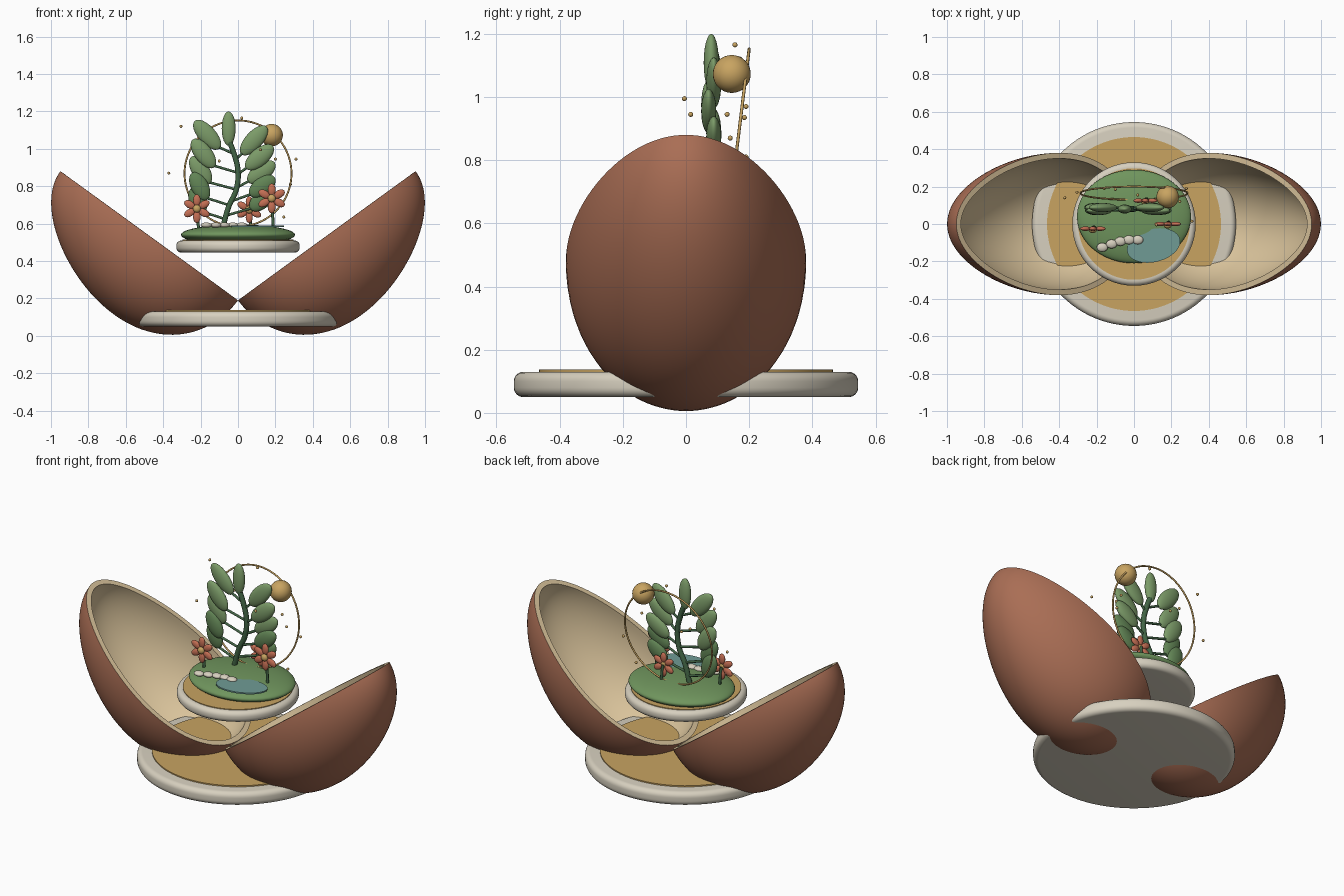
import bpy, bmesh
from math import sin, cos, pi, radians
from mathutils import Vector

cube = bpy.data.objects.get("Cube")
if cube:
    bpy.data.objects.remove(cube)


def material(name, rgb):
    m = bpy.data.materials.new(name)
    m.use_nodes = True
    m.diffuse_color = (*rgb, 1)
    m.node_tree.nodes["Principled BSDF"].inputs["Base Color"].default_value = (*rgb, 1)
    return m


BROWN = material("shell brown", (.40, .155, .09))
SAND = material("lining sand", (.70, .55, .33))
STONE = material("pale stone", (.68, .63, .52))
GOLD = material("gold", (.58, .37, .12))
MOSS = material("moss green", (.16, .30, .11))
LEAF = material("leaf green", (.20, .33, .14))
DEEP = material("deep leaf green", (.12, .23, .09))
STEM = material("stem green", (.055, .13, .06))
WATER = material("pond teal", (.16, .33, .30))
CORAL = material("petal coral", (.56, .16, .09))


def finish(name, mat, angle=40):
    ob = bpy.context.object
    ob.name = name
    ob.data.materials.append(mat)
    bpy.ops.object.shade_smooth_by_angle(angle=radians(angle))
    return ob


def ball(name, mat, loc, size, tilt=0, seg=24):
    bpy.ops.mesh.primitive_uv_sphere_add(segments=seg, ring_count=seg // 2, location=loc, rotation=(0, tilt, 0))
    bpy.context.object.scale = size
    return finish(name, mat, 60)


def disc(name, mat, radius, bottom, top, bevel=0, loc=(0, 0)):
    bpy.ops.mesh.primitive_cylinder_add(vertices=96, radius=radius, depth=top - bottom,
                                        location=(*loc, (top + bottom) / 2))
    ob = bpy.context.object
    if bevel:
        mod = ob.modifiers.new("round edge", "BEVEL")
        mod.width, mod.segments = bevel, 6
        bpy.ops.object.modifier_apply(modifier=mod.name)
    return finish(name, mat)


def tube(name, mat, points, radius):
    cu = bpy.data.curves.new(name, "CURVE")
    cu.dimensions = "3D"
    cu.bevel_depth, cu.bevel_resolution = radius, 3
    cu.use_fill_caps = True
    sp = cu.splines.new("BEZIER")
    sp.bezier_points.add(len(points) - 1)
    for bp, p in zip(sp.bezier_points, points):
        bp.co = p
        bp.handle_left_type = bp.handle_right_type = "AUTO"
    ob = bpy.data.objects.new(name, cu)
    bpy.context.collection.objects.link(ob)
    bpy.ops.object.select_all(action="DESELECT")
    ob.select_set(True)
    bpy.context.view_layer.objects.active = ob
    bpy.ops.object.convert(target="MESH")
    return finish(name, mat, 60)


# Half egg shells, opened outward on either side
def shell(name, side):
    centre = Vector((.475 * side, 0, .535))
    along = Vector((.809 * side, 0, .588))
    outward = Vector((.588 * side, 0, -.809))
    bm = bmesh.new()
    rows, cols = 48, 48
    grid = []
    for i in range(rows + 1):
        t = pi * i / rows
        r = .445 * sin(t) * (1 - .17 * cos(t))
        grid.append([bm.verts.new(centre + along * (.587 * cos(t)) + outward * (r * sin(pi * j / cols))
                                  + Vector((0, .843 * r * cos(pi * j / cols), 0)))
                     for j in range(cols + 1)])
    for i in range(rows):
        for j in range(cols):
            bm.faces.new((grid[i][j], grid[i + 1][j], grid[i + 1][j + 1], grid[i][j + 1]))
    bmesh.ops.remove_doubles(bm, verts=bm.verts, dist=1e-5)
    bm.normal_update()
    bm.faces.ensure_lookup_table()
    probe = bm.faces[len(bm.faces) // 2 + cols // 2]
    if probe.normal.dot(probe.calc_center_median() - centre) < 0:
        bmesh.ops.reverse_faces(bm, faces=bm.faces)
    me = bpy.data.meshes.new(name)
    bm.to_mesh(me)
    bm.free()
    ob = bpy.data.objects.new(name, me)
    bpy.context.collection.objects.link(ob)
    bpy.ops.object.select_all(action="DESELECT")
    ob.select_set(True)
    bpy.context.view_layer.objects.active = ob
    me.materials.append(BROWN)
    me.materials.append(SAND)
    mod = ob.modifiers.new("wall", "SOLIDIFY")
    mod.thickness, mod.offset = .03, -1
    mod.material_offset = mod.material_offset_rim = 1
    bpy.ops.object.modifier_apply(modifier=mod.name)
    bpy.ops.object.shade_smooth_by_angle(angle=radians(40))


shell("left_shell", 1)
shell("right_shell", -1)

# Base plate and floating garden tray
disc("base_plate", STONE, .545, .05, .13, .03)
disc("base_inlay", GOLD, .465, .129, .137)
disc("garden_tray", STONE, .33, .445, .51, .028)
disc("tray_inlay", GOLD, .298, .508, .514)
ball("garden_mound", MOSS, (0, .04, .54), (.305, .25, .055), seg=48)
pond = disc("pond", WATER, 1, .582, .59, loc=(.105, -.115))
pond.scale = (.145, .088, 1)
pond.rotation_euler.z = radians(14)
for i, (x, y) in enumerate([(-.17, -.125), (-.12, -.107), (-.073, -.093), (-.027, -.085), (.02, -.085)]):
    ball(f"path_stone_{i + 1}", STONE, (x, y, .592), (.03, .024, .014), seg=16)

# Main plant: stem, paired leaves and stalks
Y = .08
path = [Vector((x, Y, z)) for x, z in
        [(-.08, .585), (-.05, .69), (-.01, .78), (0, .88), (-.02, .97), (-.05, 1.05)]]
tube("plant_stem", STEM, path, .015)


def stem_at(z):
    for a, b in zip(path, path[1:]):
        if z <= b.z:
            return a.lerp(b, max(0, (z - a.z) / (b.z - a.z)))
    return path[-1]


def leaf(name, mat, x, z, degrees, length=.1, width=.047, dy=0):
    a = radians(degrees)
    ball(name, mat, (x, Y + dy, z), (width, .024, length), a)
    base = Vector((x - .85 * length * sin(a), Y + dy, z - .85 * length * cos(a)))
    start = stem_at(base.z - .04)
    tube(name + "_stalk", STEM, [start, start.lerp(base, .5), base], .007)


leaf("top_leaf", LEAF, -.05, 1.108, 0, .092, .037)
right_side = [(-.165, 1.075, -42), (-.185, .975, -38), (-.2, .885, -33), (-.205, .80, -28), (-.215, .725, -20)]
left_side = [(.085, 1.045, 42), (.115, .955, 50), (.125, .875, 54), (.13, .80, 54), (.125, .725, 50)]
for side, rows in (("right", right_side), ("left", left_side)):
    for i, (x, z, deg) in enumerate(rows):
        leaf(f"{side}_leaf_{i + 1}", DEEP if i > 2 else LEAF, x, z, deg,
             .1 - .006 * i, dy=.008 * (-1) ** i)

# Flowers
for n, (x, y, z, size) in enumerate([(-.22, -.025, .68, .075), (.18, 0, .735, .078), (.06, .125, .675, .07)]):
    name = f"flower_{n + 1}"
    tube(name + "_stem", STEM, [(x + .01, y + .008, .56), (x + .005, y + .01, (z + .56) / 2), (x, y + .006, z)], .008)
    for k in range(6):
        a = k * pi / 3
        ball(f"{name}_petal_{k + 1}", CORAL, (x + .6 * size * sin(a), y, z + .6 * size * cos(a)),
             (size * .27, .012, size * .42), a, 16)
    ball(name + "_heart", GOLD, (x, y - .008, z), (.021, .016, .021), seg=16)

# Halo ring, sun ball and drifting sparks
bpy.ops.mesh.primitive_torus_add(major_radius=.286, minor_radius=.005, major_segments=96, minor_segments=8,
                                 location=(0, .165, .868), rotation=(radians(90 - 7), 0, 0))
finish("halo_ring", GOLD, 60)
ball("sun_ball", GOLD, (.18, .145, 1.073), (.06, .06, .06), seg=32)
sparks = [(-.305, .17, 1.12), (.02, .155, 1.165), (.31, .015, .945), (-.37, .14, .87), (.28, .19, .81),
          (.245, .12, .635), (.12, -.005, .995), (-.1, .185, .935), (-.16, .19, .97), (.2, .13, .945)]
for i, p in enumerate(sparks):
    ball(f"spark_{i + 1}", GOLD, p, (.008, .008, .008), seg=12)
